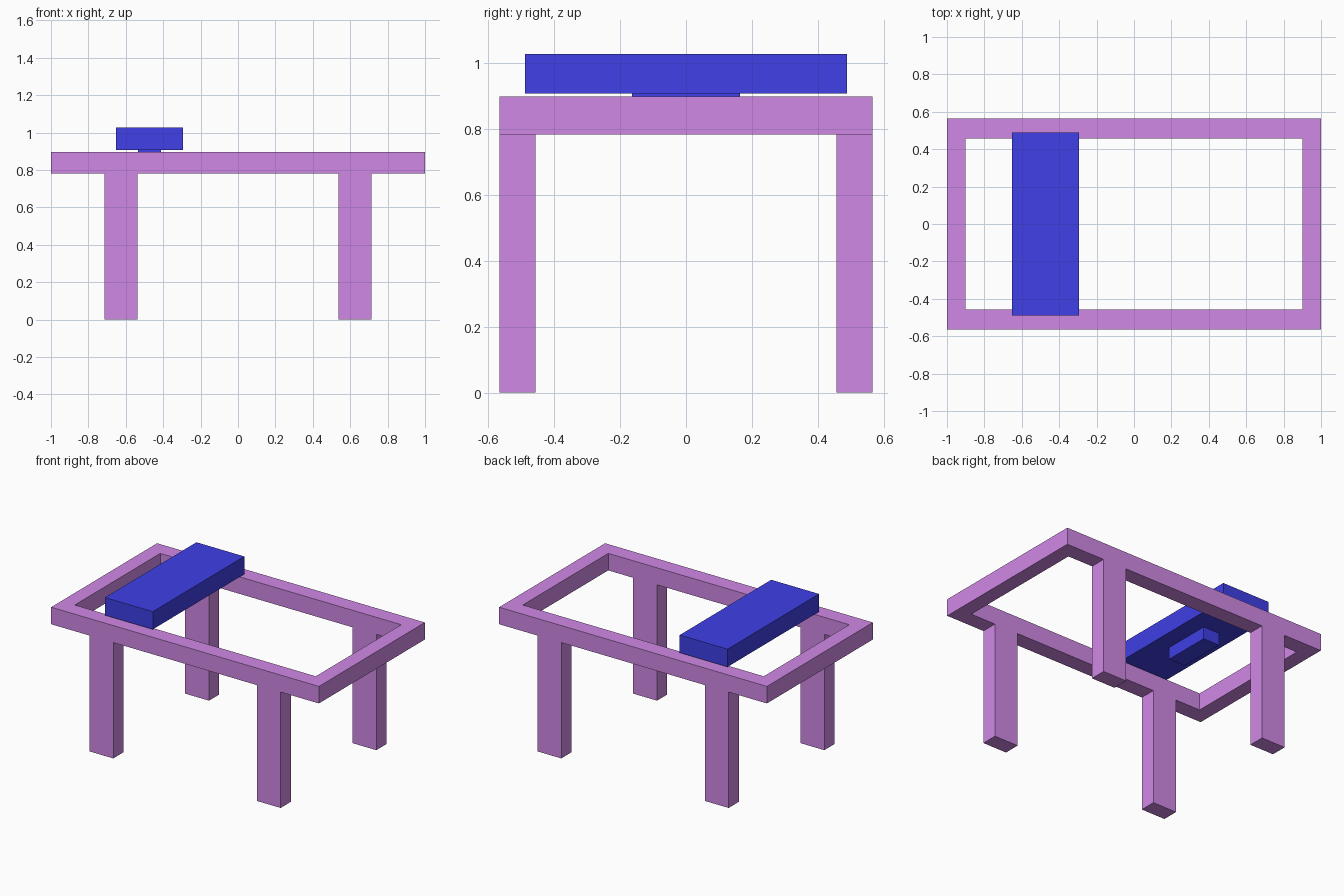
import bpy
import bmesh
from mathutils import Matrix, Vector

if "Cube" in bpy.data.objects:
    bpy.data.objects.remove(bpy.data.objects["Cube"])


def material(name, rgb):
    mat = bpy.data.materials.new(name)
    mat.diffuse_color = (*rgb, 1)
    mat.use_nodes = True
    mat.node_tree.nodes["Principled BSDF"].inputs["Base Color"].default_value = mat.diffuse_color
    return mat


def finish(name, bm, mat):
    bmesh.ops.recalc_face_normals(bm, faces=bm.faces)
    mesh = bpy.data.meshes.new(name)
    bm.to_mesh(mesh)
    bm.free()
    mesh.materials.append(mat)
    obj = bpy.data.objects.new(name, mesh)
    bpy.context.collection.objects.link(obj)
    return obj


def box(name, low, high, mat):
    low, high = Vector(low), Vector(high)
    bm = bmesh.new()
    bmesh.ops.create_cube(bm, size=1, matrix=Matrix.Translation((low + high) / 2)
                          @ Matrix.Diagonal((*(high - low), 1)))
    return finish(name, bm, mat)


def rectangular_ring(name, outer, inner, z0, z1, mat):
    bm = bmesh.new()
    corners = ((-1, -1), (1, -1), (1, 1), (-1, 1))
    rings = [[bm.verts.new((sx * half[0], sy * half[1], z0)) for sx, sy in corners]
             for half in (outer, inner)]
    faces = []
    for i in range(4):
        j = (i + 1) % 4
        faces.append(bm.faces.new((rings[0][i], rings[0][j], rings[1][j], rings[1][i])))
    # Extrude the flat ring, keeping its bottom
    copy = bmesh.ops.extrude_face_region(bm, geom=faces, use_keep_orig=True)["geom"]
    bmesh.ops.translate(bm, vec=(0, 0, z1 - z0),
                        verts=[g for g in copy if isinstance(g, bmesh.types.BMVert)])
    return finish(name, bm, mat)


purple = material("purple", (0.63, 0.25, 0.79))
blue = material("blue", (0.05, 0.05, 0.80))

# Open table frame
RAIL_BOTTOM, RAIL_TOP = 0.782, 0.897
rectangular_ring("table_frame", (1.0, 0.565), (0.9, 0.456), RAIL_BOTTOM, RAIL_TOP, purple)

# Four legs, flush with the long rails
for side, sx in (("left", -1), ("right", 1)):
    for end, sy in (("front", -1), ("back", 1)):
        xs = sorted((sx * 0.536, sx * 0.714))
        ys = sorted((sy * 0.456, sy * 0.565))
        box(f"{end}_{side}_leg", (xs[0], ys[0], 0), (xs[1], ys[1], RAIL_BOTTOM), purple)

# Sliding carriage with its block hanging between the rails
box("carriage", (-0.652, -0.488, 0.906), (-0.295, 0.488, 1.026), blue)
box("carriage_block", (-0.534, -0.163, 0.825), (-0.413, 0.163, 0.906), blue)
